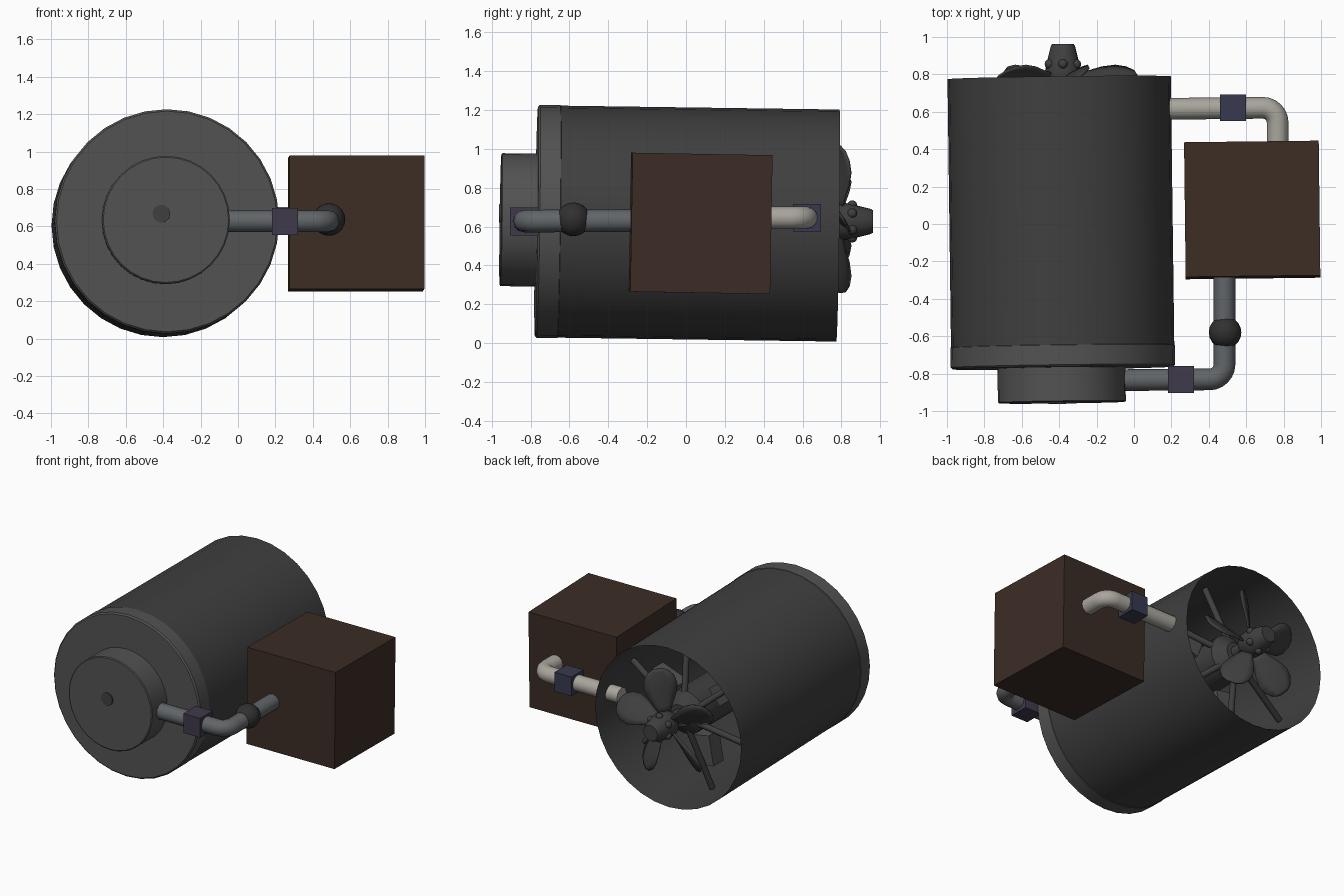
import bpy, bmesh
from math import sin, cos, pi, radians
from mathutils import Vector, Matrix

if "Cube" in bpy.data.objects:
    bpy.data.objects.remove(bpy.data.objects["Cube"])


def material(name, col):
    m = bpy.data.materials.new(name)
    m.diffuse_color = (*col, 1)
    m.use_nodes = True
    m.node_tree.nodes["Principled BSDF"].inputs["Base Color"].default_value = m.diffuse_color
    return m


DARK = material("dark_metal", (0.05, 0.05, 0.05))
CAPM = material("cap_metal", (0.085, 0.085, 0.085))
BLACK = material("black_metal", (0.03, 0.03, 0.03))
STEEL = material("steel_pipe", (0.12, 0.13, 0.14))
PALE = material("pale_pipe", (0.40, 0.38, 0.34))
BROWN = material("brown_box", (0.045, 0.026, 0.018))
PURPLE = material("purple_valve", (0.05, 0.042, 0.07))
BLUE = material("blue_valve", (0.038, 0.042, 0.08))


def finish(name, bm, mat, matrix=Matrix(), smooth=True):
    bmesh.ops.recalc_face_normals(bm, faces=bm.faces)
    me = bpy.data.meshes.new(name)
    bm.to_mesh(me)
    bm.free()
    ob = bpy.data.objects.new(name, me)
    bpy.context.collection.objects.link(ob)
    ob.matrix_world = matrix
    me.materials.append(mat)
    if smooth:
        bpy.ops.object.select_all(action='DESELECT')
        ob.select_set(True)
        bpy.context.view_layer.objects.active = ob
        bpy.ops.object.shade_smooth_by_angle(angle=radians(35))
    return ob


def lathe(name, profile, mat, matrix=Matrix(), sides=32):
    """Spin (radius, y) points round the local y axis."""
    bm = bmesh.new()
    rings = []
    for r, y in profile:
        if r == 0:
            rings.append([bm.verts.new((0, y, 0))] * sides)
        else:
            rings.append([bm.verts.new((r * cos(2 * pi * i / sides), y, r * sin(2 * pi * i / sides)))
                          for i in range(sides)])
    for a, b in zip(rings, rings[1:]):
        for i in range(sides):
            j = (i + 1) % sides
            bm.faces.new(list(dict.fromkeys((a[i], a[j], b[j], b[i]))))
    return finish(name, bm, mat, matrix)


def box(name, centre, size, mat, rot=Matrix()):
    bm = bmesh.new()
    bmesh.ops.create_cube(bm, size=1)
    bmesh.ops.scale(bm, vec=size, verts=bm.verts)
    return finish(name, bm, mat, Matrix.Translation(centre) @ rot, False)


def ball(name, centre, r, mat, seg=20):
    bm = bmesh.new()
    bmesh.ops.create_uvsphere(bm, u_segments=seg, v_segments=seg // 2, radius=r)
    return finish(name, bm, mat, Matrix.Translation(centre))


def rod(name, a, b, r, mat, sides=12):
    a, b = Vector(a), Vector(b)
    d = b - a
    m = Matrix.Translation(a) @ d.to_track_quat('Y', 'Z').to_matrix().to_4x4()
    return lathe(name, [(0, 0), (r, 0), (r, d.length), (0, d.length)], mat, m, sides)


def elbow_pipe(name, a, corner, b, r, bend, mat):
    """Round pipe a -> corner -> b with a curved elbow."""
    a, c, b = Vector(a), Vector(corner), Vector(b)
    u, v = (a - c).normalized(), (b - c).normalized()
    mid = c + (u + v) * bend
    pts = [a] + [mid - v * bend * cos(t) - u * bend * sin(t)
                 for t in (i * pi / 12 for i in range(7))] + [b]
    cu = bpy.data.curves.new(name, 'CURVE')
    cu.dimensions = '3D'
    cu.bevel_depth = r
    cu.bevel_resolution = 4
    cu.use_fill_caps = True
    sp = cu.splines.new('POLY')
    sp.points.add(len(pts) - 1)
    for p, q in zip(sp.points, pts):
        p.co = (*q, 1)
    sp.use_smooth = True
    ob = bpy.data.objects.new(name, cu)
    bpy.context.collection.objects.link(ob)
    cu.materials.append(mat)


# drum: open at the back, slightly tilted
TILT = Matrix.Translation((-0.39, 0, 0.616)) @ Matrix.Rotation(0.013, 4, 'Z') @ Matrix.Rotation(-0.014, 4, 'X')
lathe("drum_shell", [(0.597, -0.66), (0.597, 0.782)], DARK, TILT)
lathe("drum_front_cap", [(0, -0.77), (0.59, -0.77), (0.60, -0.76), (0.60, -0.655), (0.592, -0.65)], CAPM, TILT)
lathe("front_housing", [(0.342, -0.76), (0.342, -0.95), (0.335, -0.955), (0, -0.955)], CAPM,
      TILT @ Matrix.Translation((-0.008, 0, 0.006)))

# fan: shaft, hub, bolts
HX, HZ = -0.38, 0.626
rod("fan_shaft", (-0.41, -0.962, 0.668), (HX, 0.85, HZ), 0.047, DARK, 20)
FAN = Matrix.Translation((HX, 0, HZ))
lathe("fan_hub", [(0, 0.72), (0.07, 0.72), (0.092, 0.76), (0.095, 0.82), (0.085, 0.87),
                  (0.065, 0.95), (0.058, 0.962), (0, 0.962)], DARK, FAN, 24)
for k in range(6):
    t = radians(90 + 60 * k)
    ball("hub_bolt", (HX + 0.083 * cos(t), 0.855, HZ + 0.083 * sin(t)), 0.026, DARK, 12)

# five twisted, rounded blades
SHAPE = [(0.06, 0.035), (0.13, 0.06), (0.20, 0.095), (0.27, 0.115), (0.33, 0.105), (0.375, 0.075), (0.398, 0.03)]
for k in range(5):
    ang = radians(80 + 72 * k)
    out, tan = Vector((cos(ang), 0, sin(ang))), Vector((-sin(ang), 0, cos(ang)))
    bm = bmesh.new()
    rows = []
    for r, w in SHAPE:
        p = radians(48 - 35 * r)
        chord = tan * cos(p) - Vector((0, sin(p), 0))
        rows.append([bm.verts.new(out * r + Vector((0, 0.775 - 0.12 * (s * s - 1) * w, 0)) + chord * s * w)
                     for s in (-1, -0.5, 0, 0.5, 1)])
    for a, b in zip(rows, rows[1:]):
        for i in range(4):
            bm.faces.new((a[i], a[i + 1], b[i + 1], b[i]))
    blade = finish("fan_blade", bm, DARK, FAN)
    mod = blade.modifiers.new("thickness", 'SOLIDIFY')
    mod.thickness = 0.012
    mod.offset = 0

# inner motor with support rods and plates
lathe("motor_body", [(0, 0.1), (0.16, 0.1), (0.16, 0.55), (0.08, 0.62), (0, 0.62)], DARK, FAN, 20)
for k in range(6):
    t = radians(60 * k + 20)
    d = Vector((cos(t), 0, sin(t)))
    c = Vector((-0.395, 0, 0.612))
    rod("support_rod", c + d * 0.1 + Vector((0, 0.56, 0)), c + d * 0.585 + Vector((0, 0.40, 0)), 0.022, DARK)
    if k % 2 == 0:
        box("support_plate", c + d * 0.3 + Vector((0, 0.38, 0)), (0.22, 0.12, 0.14), CAPM,
            Matrix.Rotation(-t, 4, 'Y'))

# brown tank box
box("tank_box", (0.632, 0.075, 0.616), (0.72, 0.72, 0.715), BROWN,
    Matrix.Rotation(0.012, 4, 'Z') @ Matrix.Rotation(-0.018, 4, 'X'))

# front pipe with valve and ball joint
elbow_pipe("front_pipe", (-0.08, -0.835, 0.628), (0.484, -0.83, 0.628), (0.484, -0.27, 0.63), 0.058, 0.08, STEEL)
box("front_valve", (0.252, -0.832, 0.626), (0.138, 0.145, 0.145), PURPLE)
ball("pipe_ball", (0.487, -0.58, 0.637), 0.087, BLACK)

# back pipe with valve
elbow_pipe("back_pipe", (0.10, 0.615, 0.645), (0.768, 0.622, 0.645), (0.768, 0.42, 0.645), 0.058, 0.08, PALE)
box("back_valve", (0.53, 0.622, 0.645), (0.138, 0.143, 0.143), BLUE)
